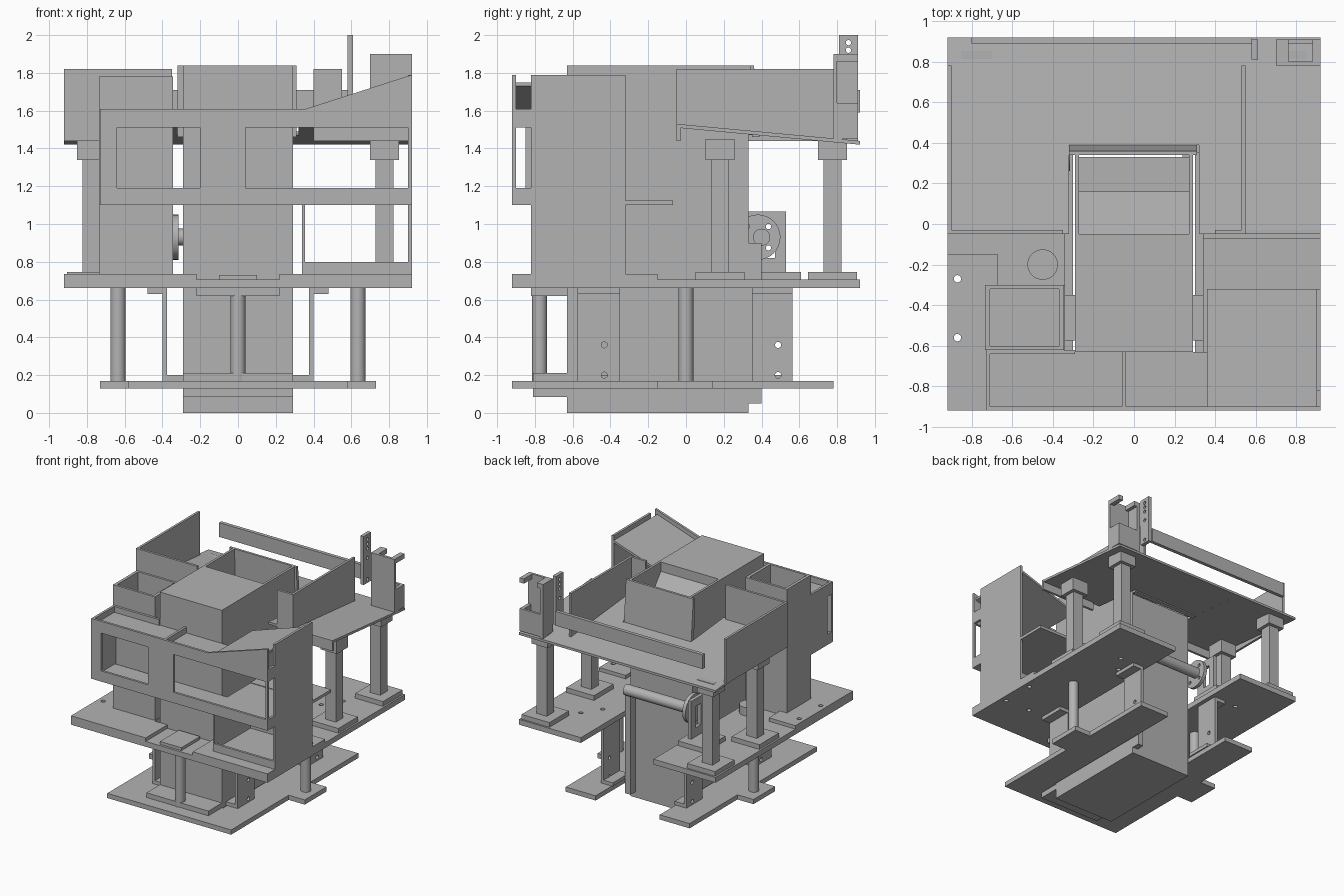
import bpy
import bmesh
import math
from mathutils import Matrix, Vector

default_cube = bpy.data.objects.get("Cube")
if default_cube:
    bpy.data.objects.remove(default_cube, do_unlink=True)

# Single grey finish for the whole machine
grey = bpy.data.materials.new("plain_grey")
grey.use_nodes = True
shade = (.45, .45, .45, 1)
grey.diffuse_color = shade
grey.node_tree.nodes["Principled BSDF"].inputs["Base Color"].default_value = shade


def finish(name, bm):
    """Turn a bmesh into a named grey object."""
    bmesh.ops.recalc_face_normals(bm, faces=bm.faces)
    mesh = bpy.data.meshes.new(name)
    bm.to_mesh(mesh)
    bm.free()
    mesh.materials.append(grey)
    obj = bpy.data.objects.new(name, mesh)
    bpy.context.collection.objects.link(obj)
    return obj


def prism(name, outline, span, axis="z"):
    """Extrude a flat outline between two positions along an axis."""
    place = {"x": lambda a, b, t: (t, a, b),
             "y": lambda a, b, t: (a, t, b),
             "z": lambda a, b, t: (a, b, t)}[axis]
    low, high = span
    bm = bmesh.new()
    face = bm.faces.new([bm.verts.new(place(a, b, low)) for a, b in outline])
    moved = bmesh.ops.extrude_face_region(bm, geom=[face])["geom"]
    shift = Vector(place(0, 0, high - low))
    for item in moved:
        if isinstance(item, bmesh.types.BMVert):
            item.co += shift
    return finish(name, bm)


def box(name, xs, ys, zs):
    left, right = xs
    front, back = ys
    return prism(name, [(left, front), (right, front), (right, back), (left, back)], zs)


def rod(name, centre, radius, length, axis="z"):
    """Smooth cylinder about a centre point."""
    turn = Matrix.Rotation(math.pi / 2, 4, "Y") if axis == "x" else Matrix()
    bm = bmesh.new()
    bmesh.ops.create_cone(bm, cap_ends=True, segments=32, radius1=radius, radius2=radius,
                          depth=length, matrix=Matrix.Translation(centre) @ turn)
    obj = finish(name, bm)
    for poly in obj.data.polygons:
        poly.use_smooth = len(poly.vertices) == 4
    for edge in obj.data.edges:
        a, b = (obj.data.vertices[i].co for i in edge.vertices)
        edge.use_edge_sharp = (a - b).length < length * .9 and (a - b).length < radius
    return obj


def cut(target, cutters):
    """Subtract cutters from a part and discard them."""
    bpy.context.view_layer.objects.active = target
    for cutter in cutters:
        cutter.hide_render = True
        modifier = target.modifiers.new("opening", "BOOLEAN")
        modifier.operation = "DIFFERENCE"
        modifier.solver = "EXACT"
        modifier.object = cutter
        bpy.ops.object.modifier_apply(modifier=modifier.name)
        bpy.data.objects.remove(cutter, do_unlink=True)


def mirrored(s, near, far):
    """Ordered x range on the side given by the sign."""
    return tuple(sorted((s * near, s * far)))


# Central tower with an open hopper at the back of its head
box("tower_body", (-.29, .29), (-.63, .33), (0, 1.47))
box("tower_head", (-.29, .29), (-.63, -.05), (1.47, 1.84))
prism("hopper_ramp", [(-.05, 1.47), (.16, 1.47), (.16, 1.5), (-.05, 1.76)], (-.27, .27), "x")
prism("hopper_back", [(.35, 1.46), (.39, 1.46), (.36, 1.84), (.34, 1.84)], (-.32, .31), "x")
for s in (-1, 1):
    box("hopper_side", mirrored(s, .27, .29), (-.05, .35), (1.47, 1.84))
box("tower_back_strip", (.24, .29), (.33, .4), (.05, .9))

# Lower base: front slab, rear arms and side tabs for the pillars
base_front = box("base_front", (-.58, .58), (-.92, -.63), (.13, .17))
for s in (-1, 1):
    box("base_arm", mirrored(s, .3, .58), (-.63, .78), (.13, .17))
    box("base_tab", mirrored(s, .58, .73), (-.15, .14), (.13, .17))
    rod("side_pillar", (s * .635, 0, .415), .04, .49)
rod("front_pillar", (0, -.775, .415), .04, .49)
box("lower_clamp", (-.29, .29), (-.81, -.63), (.085, .13))
box("lower_clamp_top", (-.29, .29), (-.81, -.63), (.17, .21))
box("upper_clamp", (-.22, .22), (-.82, -.63), (.62, .66))

# Bent plates joining the base to the middle deck
for s in (-1, 1):
    for front, back in ((-.575, -.35), (.35, .565)):
        web = box("bracket_web", mirrored(s, .375, .4), (front, back), (.17, .66))
        centre = (front + back) / 2 + .03
        cut(web, [rod("drill", (s * .39, centre, z), .016, .2, "x") for z in (.2, .36)])
        box("bracket_foot", mirrored(s, .29, .375), (front, back), (.17, .2))
        box("bracket_flange", mirrored(s, .4, .48), (front, back), (.63, .66))

# Middle deck: U shaped lower sheet with a raised layer at the front
box("deck_front_sheet", (-.92, .92), (-.92, -.63), (.66, .705))
for s in (-1, 1):
    arm = box("deck_arm", mirrored(s, .34, .92), (-.63, .92), (.66, .705))
    cut(arm, [rod("drill", (s * x, y, .7), .018, .3)
              for x, y in ((.87, -.27), (.87, -.56), (.63, -.56), (.5, .4), (.6, .55))])
    box("deck_raised_front", mirrored(s, .22, .92), (-.92, -.63), (.705, .735))
    raised = prism("deck_raised_side",
                   [(s * x, y) for x, y in ((.34, -.63), (.92, -.63), (.92, -.15),
                                            (.67, -.15), (.67, -.3), (.34, -.3))], (.705, .735))
    cut(raised, [rod("drill", (s * .87, y, .7), .018, .3) for y in (-.27, -.56)])
box("deck_centre_plate", (-.1, .1), (-.9, -.65), (.705, .73))

# Four posts with feet and caps
for s in (-1, 1):
    for y in (.18, .775):
        x = s * .775
        for part, half, low, high in (("foot", .13, .705, .745), ("shaft", .048, .745, 1.34),
                                      ("cap", .077, 1.34, 1.45)):
            box("post_" + part, (x - half, x + half), (y - half, y + half), (low, high))

# Sloped upper tray around the tower, with its walls
slope = [(-.05, 1.51), (.92, 1.42), (.92, 1.44), (-.05, 1.53)]
for s in (-1, 1):
    prism("tray_side_floor", slope, mirrored(s, .32, .92), "x")
prism("tray_back_floor", [(.39, 1.47), (.92, 1.42), (.92, 1.44), (.39, 1.49)], (-.32, .32), "x")
box("tray_left_wall", (-.92, -.9), (-.05, .78), (1.44, 1.82))
box("tray_front_wall", (-.92, -.35), (-.05, -.03), (1.44, 1.82))
box("tray_inner_front_wall", (.4, .55), (-.05, -.03), (1.44, 1.82))
box("tray_front_lip", (.55, .92), (-.05, -.03), (1.44, 1.53))
prism("tray_right_wall", [(-.05, 1.53), (.78, 1.45), (.78, 1.82), (-.05, 1.82)], (.53, .55), "x")
box("back_rail", (-.8, .58), (.89, .92), (1.59, 1.71))
sensor_strip = box("sensor_strip", (.58, .61), (.81, .91), (1.59, 2))
cut(sensor_strip, [rod("drill", (.59, .86, z), .014, .2, "x")
                   for z in (1.62, 1.8, 1.88, 1.92, 1.96)])

# Corner holder standing on the tray
box("holder_front", (.7, .92), (.78, .8), (1.44, 1.9))
box("holder_side", (.7, .73), (.8, .91), (1.44, 1.9))
box("holder_outer_side", (.89, .92), (.8, .91), (1.45, 1.64))
box("holder_back", (.73, .89), (.89, .91), (1.45, 1.64))
for xs in ((.73, .76), (.88, .92)):
    box("holder_cap", xs, (.8, .91), (1.86, 1.9))

# Open square chute standing on the deck, left of the tower
chute = box("square_chute", (-.735, -.345), (-.62, -.3), (.735, 1.78))
cut(chute, [box("chute_bore", (-.71, -.37), (-.6, -.32), (.76, 1.9))])
rod("round_duct", (-.45, -.2, .74), .075, .07)

# Front housing: windowed face, trough and shelf
face = prism("housing_face", [(-.73, 1.1), (.92, 1.1), (.92, 1.79), (.36, 1.61), (-.73, 1.61)],
             (-.92, -.9), "y")
cut(face, [box("window", xs, (-1, -.8), (1.19, 1.51)) for xs in ((-.64, -.2), (.04, .9))])
box("trough_floor", (-.73, .36), (-.9, -.63), (1.54, 1.56))
box("shelf_floor", (-.73, .36), (-.9, -.63), (1.1, 1.12))
for low, high in ((1.1, 1.19), (1.51, 1.61)):
    box("housing_end_bar", (-.73, -.71), (-.9, -.62), (low, high))
box("housing_end_post", (-.73, -.71), (-.85, -.62), (1.19, 1.51))
box("trough_divider", (-.06, -.04), (-.9, -.63), (1.56, 1.61))
box("trough_rear_edge", (-.73, -.29), (-.64, -.62), (1.51, 1.61))

# Right bin: tall side, sloped roof, shelf and low tray
box("bin_side", (.9, .92), (-.82, -.32), (.735, 1.79))
for part, depth in (("bin_roof", (-.82, -.32)), ("bin_roof_front", (-.9, -.82))):
    prism(part, [(.36, 1.55), (.9, 1.73), (.9, 1.75), (.36, 1.57)], depth, "y")
box("bin_shelf", (.34, .92), (-.9, -.32), (1.1, 1.12))
box("bin_shelf_rear", (.34, .92), (-.32, -.07), (1.1, 1.125))
for end, bar in (("lower", (1.1, 1.19)), ("upper", (1.51, 1.61))):
    box("bin_end_" + end, (.9, .92), (-.9, -.82), bar)
box("bin_inner_wall", (.34, .355), (-.82, -.32), (.735, 1.1))
box("bin_tray_floor", (.34, .9), (-.82, -.32), (.735, .75))
for ys in ((-.82, -.8), (-.34, -.32)):
    box("bin_tray_rim", (.34, .9), ys, (.735, .8))

# Drive: roller, wheel and its upright bracket behind the tower
rod("drive_roller", (-.02, .4, .93), .045, .6, "x")
wheel = rod("drive_wheel", (-.33, .38, .93), .12, .03, "x")
cut(wheel, [rod("drill", (-.33, .38 + .08 * math.cos(a), .93 + .08 * math.sin(a)), .014, .1, "x")
            for a in (math.pi / 4, -math.pi / 4, math.pi * .75, -math.pi * .75)])
upright = box("drive_upright", (-.42, -.39), (.33, .53), (.745, 1.065))
cut(upright, [box("slot", (-.5, -.3), (.4, .47), (.82, 1))])
box("drive_foot", (-.6, -.35), (.33, .61), (.705, .745))
